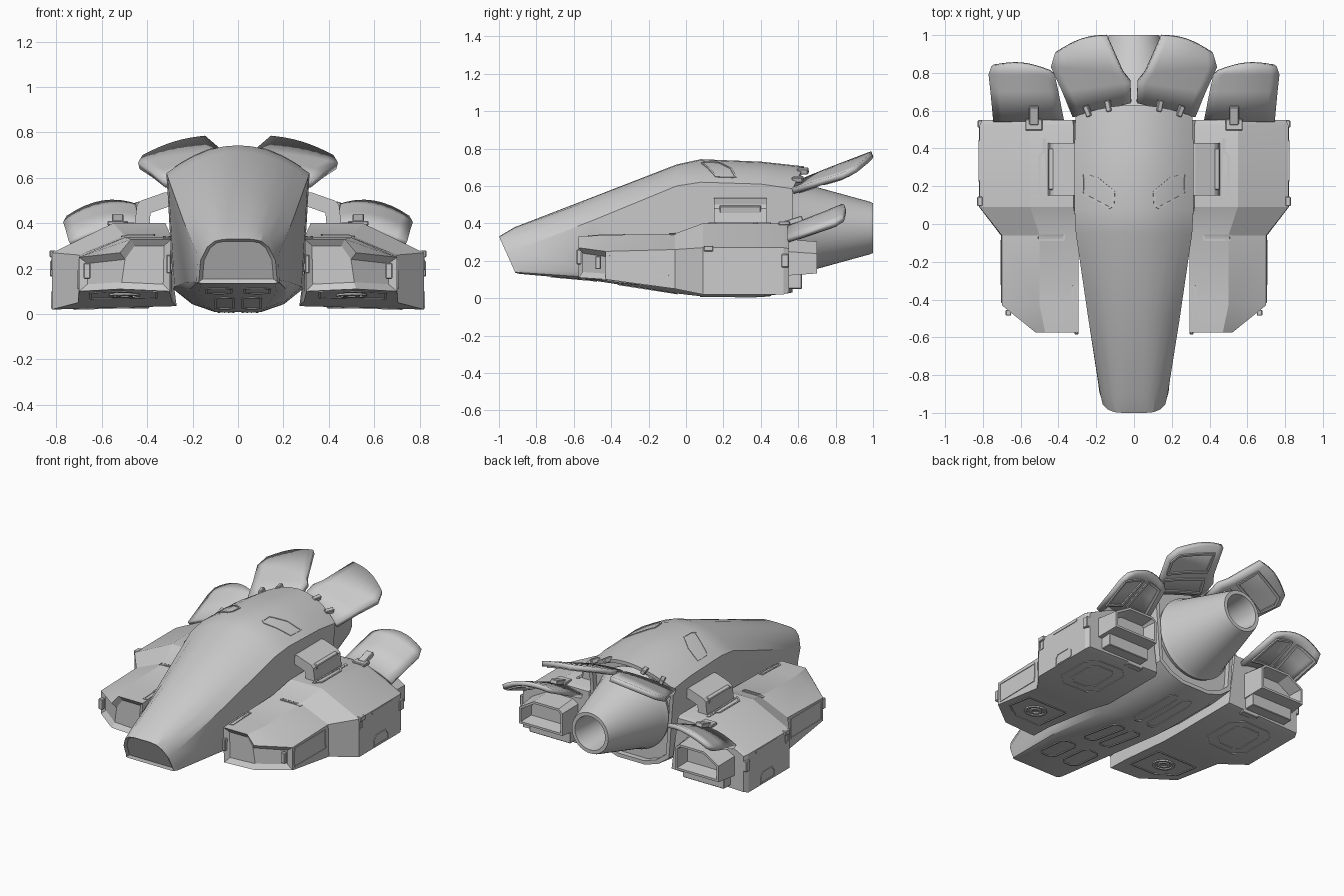
import bpy, bmesh
from math import sin, cos, pi, radians
from mathutils import Vector, Matrix
from mathutils.bvhtree import BVHTree

if "Cube" in bpy.data.objects:
    bpy.data.objects.remove(bpy.data.objects["Cube"])


def finish(name, bm, mirror=True, smooth=None, solid=0):
    me = bpy.data.meshes.new(name)
    bm.to_mesh(me)
    bm.free()
    ob = bpy.data.objects.new(name, me)
    bpy.context.collection.objects.link(ob)
    if smooth:
        bpy.ops.object.select_all(action='DESELECT')
        bpy.context.view_layer.objects.active = ob
        ob.select_set(True)
        bpy.ops.object.shade_smooth_by_angle(angle=radians(smooth))
    if solid:
        m = ob.modifiers.new("thickness", 'SOLIDIFY')
        m.thickness, m.offset = solid, -1
    if mirror:
        m = ob.modifiers.new("mirror", 'MIRROR')
        m.use_mirror_merge = False
    return ob


def loft(rings, caps=True, closed=False):
    """Skin a list of closed point rings."""
    bm = bmesh.new()
    vs = [[bm.verts.new(p) for p in r] for r in rings]
    n = len(rings[0])
    pairs = list(zip(vs, vs[1:])) + ([(vs[-1], vs[0])] if closed else [])
    for a, b in pairs:
        for i in range(n):
            bm.faces.new((a[i], a[(i + 1) % n], b[(i + 1) % n], b[i]))
    if caps and not closed:
        bm.faces.new(vs[0])
        bm.faces.new(vs[-1])
    bmesh.ops.recalc_face_normals(bm, faces=bm.faces)
    return bm


def inset(bm, test, thick, depth):
    bm.normal_update()
    fs = [f for f in bm.faces if test(f)]
    bmesh.ops.inset_region(bm, faces=fs, thickness=thick, depth=depth, use_even_offset=True)


def box(name, c, size, rot=(0, 0, 0), bevel=0.004):
    bm = bmesh.new()
    bmesh.ops.create_cube(bm, size=1)
    bmesh.ops.scale(bm, vec=size, verts=bm.verts)
    bmesh.ops.bevel(bm, geom=bm.edges[:], offset=bevel, segments=1, affect='EDGES')
    for k, ax in enumerate('XYZ'):
        bmesh.ops.rotate(bm, verts=bm.verts, matrix=Matrix.Rotation(rot[k], 3, ax))
    bmesh.ops.translate(bm, vec=c, verts=bm.verts)
    return finish(name, bm)


VIEWS = {'top': lambda a, b: ((a, b, 3), (0, 0, -1)),
         'bottom': lambda a, b: ((a, b, -3), (0, 0, 1)),
         'side': lambda a, b: ((3, a, b), (-1, 0, 0)),
         'front': lambda a, b: ((a, -3, b), (0, 1, 0))}


def seam(name, target, view, pts, w=0.005, h=0.005, sub=5):
    """Raised closed panel outline, projected on the target's surface."""
    dg = bpy.context.evaluated_depsgraph_get()
    dg.update()
    tree = BVHTree.FromObject(target, dg)
    hits = []
    for i, p in enumerate(pts):
        q = pts[(i + 1) % len(pts)]
        for k in range(sub):
            t = k / sub
            o, d = VIEWS[view](p[0] + (q[0] - p[0]) * t, p[1] + (q[1] - p[1]) * t)
            loc, nor, _, _ = tree.ray_cast(Vector(o), Vector(d))
            if loc:
                hits.append((loc, nor if nor.dot(Vector(d)) < 0 else -nor))
    rings = []
    for i, (p, n) in enumerate(hits):
        s = n.cross(hits[(i + 1) % len(hits)][0] - hits[i - 1][0]).normalized() * w
        rings.append([p + s - n * .004, p + s + n * h, p - s + n * h, p - s - n * .004])
    if len(rings) > 2:
        finish(name, loft(rings, closed=True))


def rect(x0, x1, y0, y1, c=0.0):
    if not c:
        return [(x0, y0), (x1, y0), (x1, y1), (x0, y1)]
    return [(x0 + c, y0), (x1 - c, y0), (x1, y0 + c), (x1, y1 - c),
            (x1 - c, y1), (x0 + c, y1), (x0, y1 - c), (x0, y0 + c)]


def circle(x, y, r, n=20):
    return [(x + r * cos(2 * pi * i / n), y + r * sin(2 * pi * i / n)) for i in range(n)]


# Fuselage: y, half width, top, shoulder, low side x/z, belly x/z, arch power, shear, rear bulge
ST = [(-1.0, .165, .33, .235, .172, .15, .16, .135, 5, .45, 0),
      (-.915, .178, .38, .26, .182, .15, .165, .13, 4, .1, 0),
      (-.5, .242, .54, .415, .23, .14, .17, .095, 2.5, 0, 0),
      (-.05, .308, .715, .6, .28, .12, .12, .025, 2, 0, 0),
      (.08, .315, .743, .62, .285, .11, .1, .01, 2, 0, 0),
      (.4, .315, .73, .61, .285, .11, .1, .008, 2, 0, 0),
      (.57, .31, .705, .585, .275, .12, .1, .03, 2, 0, .06)]
rings = []
for y, w, zt, zs, wl, zl, wb, zb, pw, sh, bulge in ST:
    half = [(w * t, y + bulge * (1 - t * t), zs + (zt - zs) * (1 - t ** pw))
            for t in (0, .2, .4, .62, .82, 1)]
    half += [(wl, y, zl), ((wl + wb) / 2 + .01, y, zb + (zl - zb) * .35), (wb, y, zb)]
    half = [(a, b + sh * (zt - c), c) for a, b, c in half]
    rings.append(half + [(-a, b, c) for a, b, c in half[:0:-1]])
inner = [(a * .92, b, .38 + (c - .38) * .93) for a, b, c in rings[-1]]
rings += [inner, [(a, .535, c) for a, b, c in inner]]
bm = loft(rings)
inset(bm, lambda f: len(f.verts) > 4 and f.calc_center_median().y < -.8, .016, -.012)
fuselage = finish("fuselage", bm, mirror=False, smooth=24)

# Main exhaust cone, hollow at the end
prof = [(.5, .245), (.56, .265), (.585, .25), (.985, .14), (1.0, .133), (1.0, .11), (.97, .105), (.72, .095)]
cone = loft([[(r * cos(2 * pi * i / 48), y, .375 + r * sin(2 * pi * i / 48)) for i in range(48)]
             for y, r in prof])
finish("main_nozzle", cone, mirror=False, smooth=25)

# Side nacelles
NS = [(-.575, [(.30, .10), (.295, .33), (.47, .33), (.52, .27), (.52, .11)]),
      (-.43, [(.30, .095), (.295, .337), (.50, .337), (.70, .25), (.70, .10)]),
      (-.06, [(.29, .055), (.295, .345), (.50, .345), (.70, .26), (.705, .05)]),
      (.09, [(.27, .035), (.32, .40), (.55, .40), (.818, .27), (.82, .02)]),
      (.52, [(.27, .035), (.32, .40), (.55, .40), (.818, .27), (.82, .02)]),
      (.55, [(.28, .045), (.325, .39), (.55, .39), (.805, .265), (.805, .03)])]
bm = loft([[(x, y, z) for x, z in s] for y, s in NS])


def intake(f):
    c = f.calc_center_median()
    return c.y < -.57 or (c.y < -.45 and c.x > .55 and abs(f.normal.z) < .4)


inset(bm, intake, .03, -.022)
nacelle = finish("nacelle", bm, smooth=20)

# Rear thruster boxes with recessed outlets
bm = loft([[(x, y, z) for x, z in ((.40 + d, .12 + d), (.40 + d, .29 - d), (.44, .315 - d), (.62, .315 - d),
                                 (.74 - d, .25 - d), (.74 - d, .12 + d))] for y, d in ((.53, 0), (.70, .012))])
inset(bm, lambda f: f.calc_center_median().y > .69, .014, 0)
inset(bm, lambda f: f.normal.y > .9 and len(f.verts) == 6 and f.calc_center_median().y > .69, .012, -.09)
finish("side_thruster", bm)
box("thruster_base", (.56, .575, .09), (.30, .09, .08))

# Bracket arms joining nacelles to the fuselage
arm = [(.30, .475), (.30, .535), (.325, .535), (.425, .50), (.445, .48), (.455, .395), (.39, .395), (.385, .445)]
finish("wing_bracket", loft([[(x, y, z) for x, z in arm] for y in (.15, .43)]))
box("bracket_block", (.435, .29, .47), (.03, .22, .05), (0, radians(10), 0))


# Flaps: grid between an inner and outer edge, bent by a height function
def flap(name, inn, out, zf, solid):
    bm = bmesh.new()
    n = 8
    g = [[bm.verts.new((x, y, zf(x, y))) for k in range(n + 1)
          for x, y in [(a[0] + (b[0] - a[0]) * k / n,
                        a[1] + (b[1] - a[1]) * k / n + (.025 * sin(pi * k / n) if a == inn[-1] else 0))]]
         for a, b in zip(inn, out)]
    for r, s in zip(g, g[1:]):
        for k in range(n):
            bm.faces.new((r[k], r[k + 1], s[k + 1], s[k]))
    bm.normal_update()
    if sum(f.normal.z for f in bm.faces) < 0:
        bmesh.ops.reverse_faces(bm, faces=bm.faces[:])
    return finish(name, bm, smooth=25, solid=solid)


upper = flap("upper_flap", [(.015, .64), (.02, .75), (.06, .80), (.145, .99)],
             [(.325, .565), (.38, .70), (.44, .83), (.42, .90)],
             lambda x, y: .632 + .41 * (y - .6) - .307 * x * x, .032)
lower = flap("side_flap", [(.37, .545), (.40, .70), (.42, .79), (.44, .805)],
             [(.745, .54), (.76, .70), (.77, .79), (.755, .835)],
             lambda x, y: .39 + .4 * (y - .55) - 1.3 * (x - .52) ** 2, .028)
for nm, tgt, pts in (
        ("upper_flap_rib_rear", upper, [(.12, .82), (.36, .74), (.405, .83), (.39, .88), (.17, .95)]),
        ("upper_flap_rib_front", upper, [(.05, .67), (.31, .61), (.345, .69), (.10, .77)]),
        ("side_flap_rib_outer", lower, [(.60, .60), (.72, .60), (.74, .80), (.60, .80)]),
        ("side_flap_rib_inner", lower, [(.42, .60), (.56, .60), (.56, .80), (.46, .78)])):
    seam(nm, tgt, 'bottom', pts, .008, .008)

# Hinges
for x, y, z, a in ((.135, .625, .68, -.2), (.245, .598, .635, -.38)):
    box("upper_hinge", (x, y, z), (.028, .06, .03), (0, .35, a))
box("side_hinge_plate", (.53, .525, .40), (.09, .06, .02))
box("side_hinge_arm", (.53, .575, .412), (.05, .10, .03), (.3, 0, 0))

# Panel outlines
chamfer_hatch = [(.11, .10), (.13, .085), (.27, .16), (.27, .265), (.19, .24), (.105, .17)]
for nm, tgt, view, pts in (
        ("canopy_hatch", fuselage, 'top', [(x, y) for x, y in chamfer_hatch]),
        ("bracket_pad", nacelle, 'top', [(.46, .12), (.50, .16), (.50, .36), (.48, .38), (.48, .45), (.47, .45)]),
        ("top_slot", nacelle, 'top', rect(.37, .51, -.085, -.06)),
        ("inner_slot", nacelle, 'top', rect(.30, .325, -.52, -.33)),
        ("side_slot", nacelle, 'side', rect(.23, .44, .252, .262)),
        ("side_latch", nacelle, 'side', rect(.10, .13, .20, .255)),
        ("side_notch", nacelle, 'side', [(.25, .03), (.25, .07), (.27, .095), (.37, .095), (.39, .07), (.39, .03)]),
        ("side_panel", nacelle, 'side', rect(-.41, -.09, .115, .235)),
        ("belly_hatch", nacelle, 'bottom', rect(.42, .72, .12, .46, .06)),
        ("belly_hatch_inner", nacelle, 'bottom', rect(.48, .66, .17, .41, .04)),
        ("front_belly_frame", nacelle, 'bottom', [(.36, -.46), (.54, -.46), (.65, -.38), (.65, -.2), (.36, -.2)]),
        ("keel_panel_front", fuselage, 'bottom', rect(.03, .14, -.72, -.48, .03)),
        ("keel_panel_mid", fuselage, 'bottom', rect(.02, .10, -.36, -.05, .02)),
        ("keel_panel_rear", fuselage, 'bottom', rect(.02, .085, .08, .45, .02))):
    seam(nm, tgt, view, pts, h=.004)
for r in (.03, .06):
    seam("belly_port", nacelle, 'bottom', circle(.5, -.32, r), .008, .008, 1)

# Intake clips and nacelle edge clips
for x, y, z, s in ((.305, -.57, .22, (.02, .03, .08)), (.665, -.47, .19, (.03, .03, .07)),
                   (.815, .12, .265, (.03, .05, .03)), (.815, .53, .20, (.025, .04, .07)),
                   (.45, .53, .04, (.12, .04, .03))):
    box("edge_clip", (x, y, z), s)
